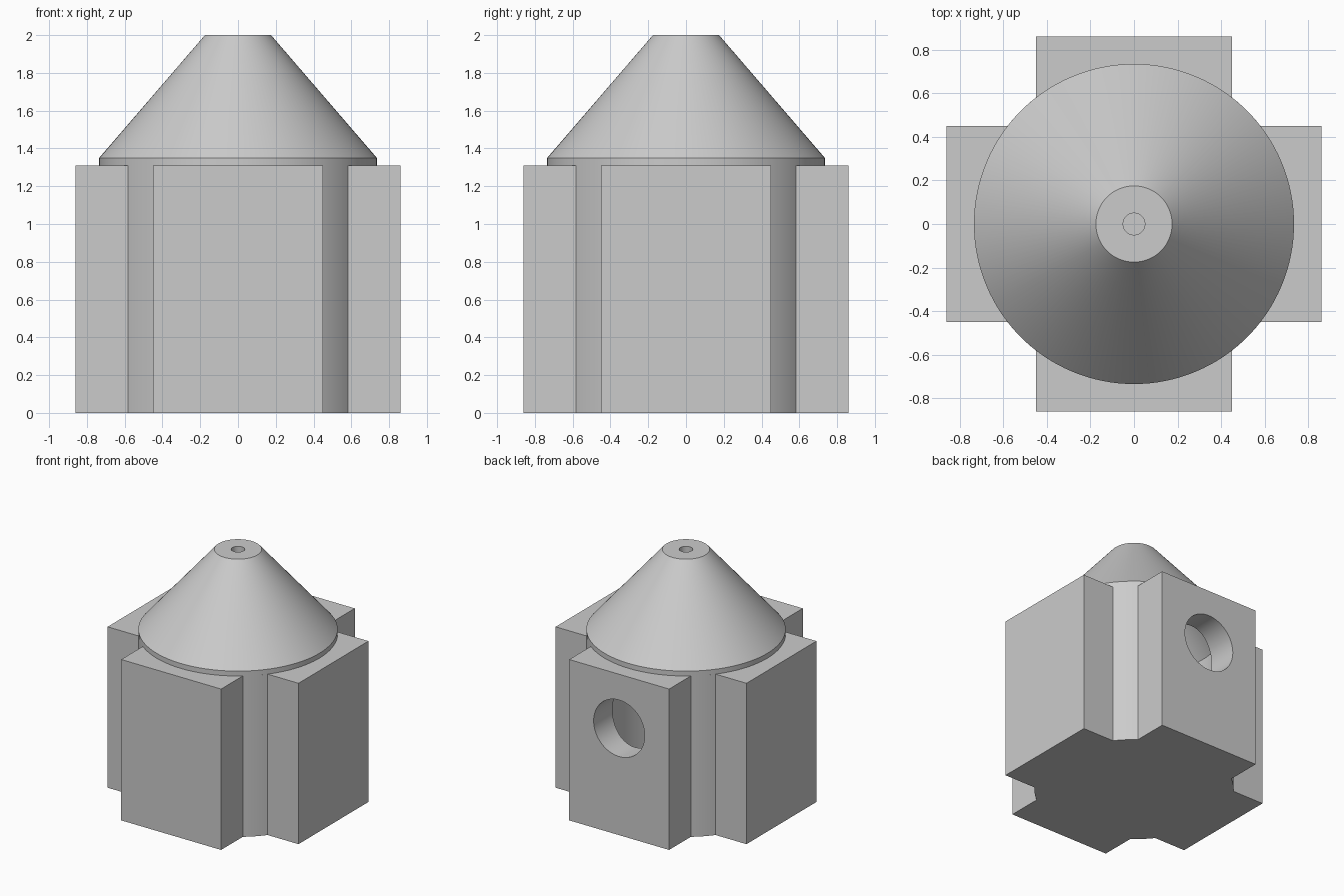
import bpy, bmesh
from math import sin, cos, pi, atan2, sqrt, radians

if "Cube" in bpy.data.objects:
    bpy.data.objects.remove(bpy.data.objects["Cube"])

REACH, HALF, BODY_TOP = 0.86, 0.45, 1.31   # arm reach, arm half width, body height
R, R_IN, EAVE, FLOOR = 0.735, 0.66, 1.35, 0.07
SEG = 128

grey = bpy.data.materials.new("plain grey")
grey.use_nodes = True
colour = (0.6, 0.6, 0.6, 1)
grey.diffuse_color = colour
grey.node_tree.nodes["Principled BSDF"].inputs["Base Color"].default_value = colour


def finish(name, bm):
    bmesh.ops.recalc_face_normals(bm, faces=bm.faces)
    mesh = bpy.data.meshes.new(name)
    bm.to_mesh(mesh)
    bm.free()
    mesh.materials.append(grey)
    obj = bpy.data.objects.new(name, mesh)
    bpy.context.collection.objects.link(obj)
    return obj


def smooth(obj):
    bpy.ops.object.select_all(action="DESELECT")
    obj.select_set(True)
    bpy.context.view_layer.objects.active = obj
    bpy.ops.object.shade_smooth_by_angle(angle=radians(30))


def cutter(name, radius, depth, location, rotation=(0, 0, 0)):
    bpy.ops.mesh.primitive_cylinder_add(vertices=SEG, radius=radius, depth=depth,
                                        location=location, rotation=rotation)
    obj = bpy.context.object
    obj.name = name
    obj.data.materials.append(grey)
    obj.hide_render = True
    return obj


def cut(obj, tool):
    mod = obj.modifiers.new(tool.name, "BOOLEAN")
    mod.operation, mod.solver, mod.object = "DIFFERENCE", "EXACT", tool
    bpy.context.view_layer.objects.active = obj
    bpy.ops.object.modifier_apply(modifier=mod.name)
    bpy.data.objects.remove(tool)


# Body: four square arms joined by arcs of the round core
start = atan2(HALF, sqrt(R * R - HALF * HALF))
steps = 10
outline = []
for k in range(4):
    turn = k * pi / 2
    c, s = round(cos(turn)), round(sin(turn))
    for x, y in ((REACH, -HALF), (REACH, HALF)):
        outline.append((c * x - s * y, s * x + c * y))
    for i in range(steps + 1):
        a = turn + start + (pi / 2 - 2 * start) * i / steps
        outline.append((R * cos(a), R * sin(a)))

bm = bmesh.new()
base = bm.faces.new([bm.verts.new((x, y, 0)) for x, y in outline])
raised = bmesh.ops.extrude_face_region(bm, geom=[base], use_keep_orig=True)
top = [v for v in raised["geom"] if isinstance(v, bmesh.types.BMVert)]
bmesh.ops.translate(bm, verts=top, vec=(0, 0, BODY_TOP))
body = finish("body", bm)

# Round chamber and the entrance hole at the back
cut(body, cutter("chamber_cutter", R_IN, 2, (0, 0, FLOOR + 1)))
cut(body, cutter("entrance_cutter", 0.23, 0.6, (0, REACH, 0.87), (pi / 2, 0, 0)))
smooth(body)

# Roof: hollow cone shell with a short rim and a small vent
profile = [(R, BODY_TOP), (R, EAVE), (0.175, 2), (0.05, 2),
           (0.05, 1.93), (0.155, 1.93), (R_IN, EAVE), (R_IN, BODY_TOP)]
bm = bmesh.new()
verts = [bm.verts.new((r, 0, z)) for r, z in profile]
edges = [bm.edges.new((verts[i - 1], verts[i])) for i in range(len(verts))]
bmesh.ops.spin(bm, geom=verts + edges, cent=(0, 0, 0), axis=(0, 0, 1),
               angle=2 * pi, steps=SEG, use_merge=True)
bmesh.ops.remove_doubles(bm, verts=bm.verts, dist=0.0001)
smooth(finish("roof", bm))
